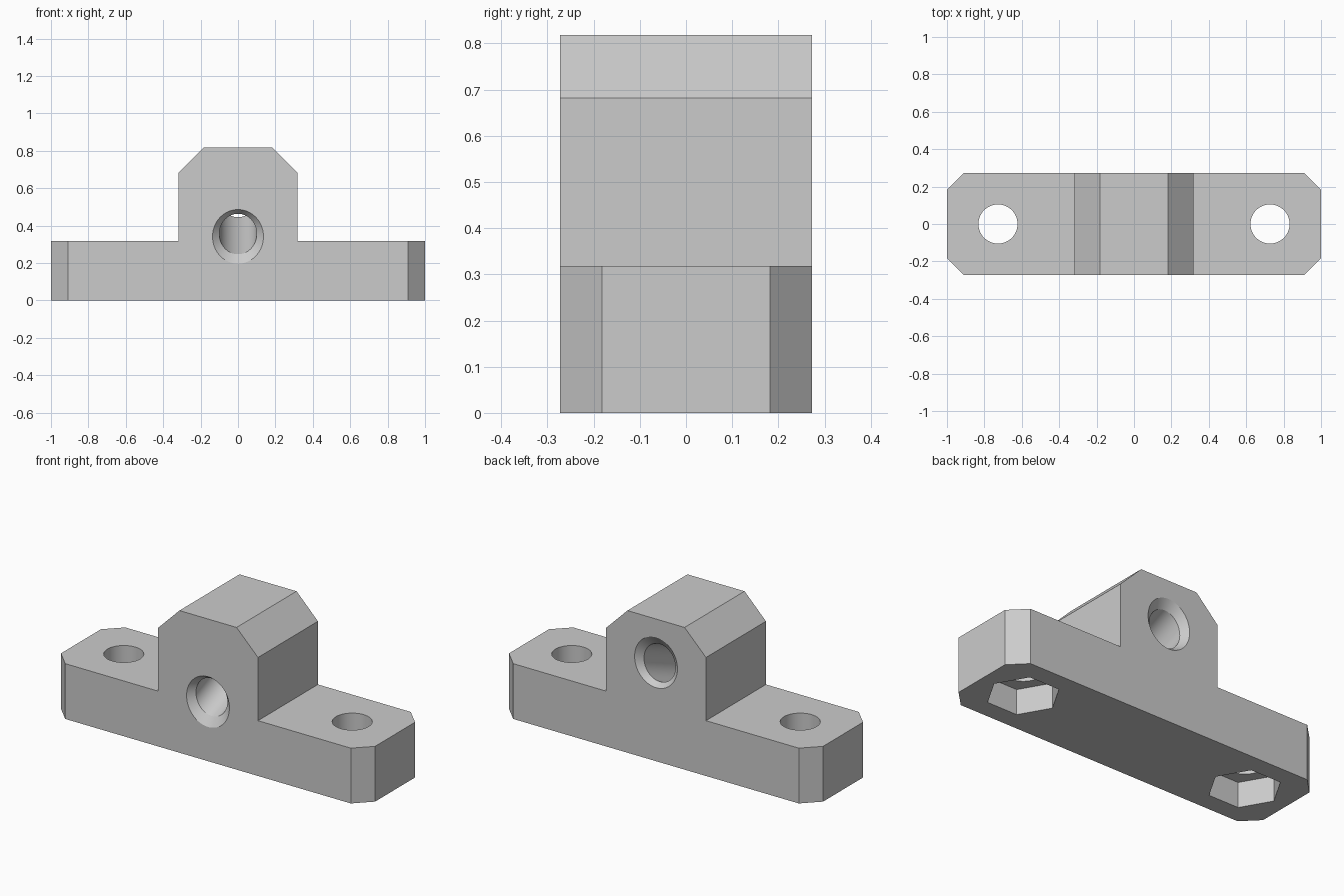
import bpy, bmesh
from math import sin, cos, tan, pi, radians

cube = bpy.data.objects.get("Cube")
if cube:
    bpy.data.objects.remove(cube, do_unlink=True)

MM = 1 / 22          # the part is 44 units long
HALF_DEPTH = 6
TILT = radians(22.5)
SEGMENTS = 72

grey = bpy.data.materials.new("plain grey")
grey.use_nodes = True
grey.diffuse_color = (0.6, 0.6, 0.6, 1)
grey.node_tree.nodes["Principled BSDF"].inputs["Base Color"].default_value = (0.6, 0.6, 0.6, 1)


def make_object(name, bm):
    bmesh.ops.recalc_face_normals(bm, faces=bm.faces)
    bmesh.ops.scale(bm, vec=(MM, MM, MM), verts=bm.verts)
    mesh = bpy.data.meshes.new(name)
    bm.to_mesh(mesh)
    bm.free()
    mesh.materials.append(grey)
    obj = bpy.data.objects.new(name, mesh)
    bpy.context.collection.objects.link(obj)
    return obj


def loft(name, rings):
    """Closed solid through rings that share one point count."""
    bm = bmesh.new()
    loops = [[bm.verts.new(p) for p in ring] for ring in rings]
    for a, b in zip(loops, loops[1:]):
        for i in range(len(a)):
            j = (i + 1) % len(a)
            bm.faces.new((a[i], a[j], b[j], b[i]))
    bm.faces.new(loops[0])
    bm.faces.new(loops[-1])
    return make_object(name, bm)


def prism(name, x, radius, sides, z0, z1):
    angles = [2 * pi * i / sides for i in range(sides)]
    return loft(name, [[(x + radius * cos(a), radius * sin(a), z) for a in angles]
                       for z in (z0, z1)])


# Base with raised, chamfered block: one stepped profile pushed through the depth
half = [(22, 0), (22, 7), (7, 7), (7, 15), (4, 18)]
profile = half + [(-x, z) for x, z in reversed(half)]
bm = bmesh.new()
face = bm.faces.new([bm.verts.new((x, -HALF_DEPTH, z)) for x, z in profile])
out = bmesh.ops.extrude_face_region(bm, geom=[face])
moved = [v for v in out["geom"] if isinstance(v, bmesh.types.BMVert)]
bmesh.ops.translate(bm, vec=(0, 2 * HALF_DEPTH, 0), verts=moved)
corners = [e for e in bm.edges if all(abs(v.co.x) > 21.9 for v in e.verts)
           and abs(e.verts[0].co.z - e.verts[1].co.z) > 1]
bmesh.ops.bevel(bm, geom=corners, offset=2, segments=1, affect="EDGES")
bracket = make_object("mounting_bracket", bm)

# Tilted bore with an even chamfer at each mouth
BORE, CHAMFER, MID = 2.2, 0.8, 10


def bore_ring(y, centre_y, grow):
    angles = [2 * pi * i / SEGMENTS for i in range(SEGMENTS)]
    return [((BORE + grow) * cos(a), y,
             MID + centre_y * tan(TILT) + (BORE / cos(TILT) + grow) * sin(a))
            for a in angles]


inner = HALF_DEPTH - CHAMFER * cos(TILT)
cutters = [loft("bore_cutter", [
    bore_ring(-HALF_DEPTH - 1, -HALF_DEPTH, CHAMFER),
    bore_ring(-HALF_DEPTH, -HALF_DEPTH, CHAMFER),
    bore_ring(-inner, -inner, 0),
    bore_ring(inner, inner, 0),
    bore_ring(HALF_DEPTH, HALF_DEPTH, CHAMFER),
    bore_ring(HALF_DEPTH + 1, HALF_DEPTH, CHAMFER)])]

# Bolt holes with hexagonal nut pockets underneath
for side in (-1, 1):
    cutters.append(prism("bolt_hole_cutter", side * 16, 2.3, SEGMENTS, -2, 9))
    cutters.append(prism("nut_pocket_cutter", side * 16, 4.2, 6, -1, 3.2))

bpy.ops.object.select_all(action="DESELECT")
bpy.context.view_layer.objects.active = bracket
bracket.select_set(True)
for cutter in cutters:
    cutter.hide_render = True
    mod = bracket.modifiers.new("cut", "BOOLEAN")
    mod.operation = "DIFFERENCE"
    mod.solver = "EXACT"
    mod.object = cutter
    bpy.ops.object.modifier_apply(modifier=mod.name)
    bpy.data.objects.remove(cutter, do_unlink=True)

bpy.ops.object.shade_smooth_by_angle(angle=radians(20))
